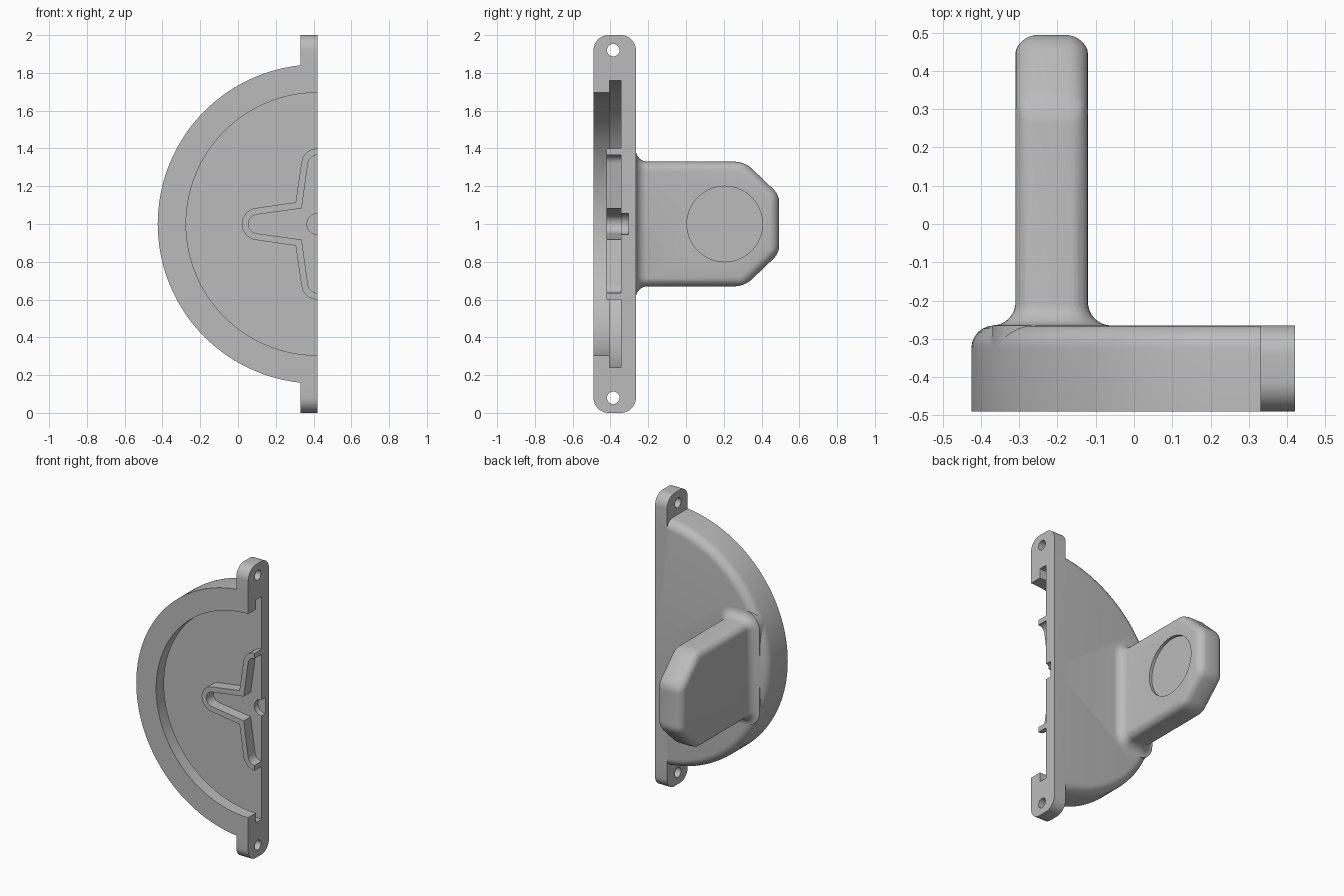
import bpy, bmesh, math
from math import sin, cos, radians, pi, sqrt

if "Cube" in bpy.data.objects:
    bpy.data.objects.remove(bpy.data.objects["Cube"])

grey = bpy.data.materials.new("plain grey")
grey.use_nodes = True
colour = (0.5, 0.5, 0.5, 1)
grey.diffuse_color = colour
grey.node_tree.nodes["Principled BSDF"].inputs["Base Color"].default_value = colour

CUT, FRONT, BACK, FLOOR = 0.42, -0.49, -0.265, -0.345


def finish(name, bm):
    bmesh.ops.recalc_face_normals(bm, faces=bm.faces)
    mesh = bpy.data.meshes.new(name)
    bm.to_mesh(mesh)
    bm.free()
    ob = bpy.data.objects.new(name, mesh)
    bpy.context.collection.objects.link(ob)
    mesh.materials.append(grey)
    return ob


def loft(name, rings, wrap=False):
    """Skin a list of closed rings, capping the ends unless they wrap round."""
    bm = bmesh.new()
    rows = [[bm.verts.new(p) for p in ring] for ring in rings]
    n = len(rows[0])
    for a, b in zip(rows, rows[1:]):
        for i in range(n):
            j = (i + 1) % n
            bm.faces.new((a[i], a[j], b[j], b[i]))
    bm.faces.new(rows[0])
    bm.faces.new(rows[-1])
    return finish(name, bm)


def prism_x(name, yz, x0, x1):
    return loft(name, [[(x, y, z) for y, z in yz] for x in (x0, x1)])


def circle(cy, cz, r, n):
    return [(cy + r * cos(2 * pi * i / n), cz + r * sin(2 * pi * i / n)) for i in range(n)]


def activate(ob):
    bpy.ops.object.select_all(action='DESELECT')
    ob.select_set(True)
    bpy.context.view_layer.objects.active = ob


def combine(ob, other, operation):
    mod = ob.modifiers.new("combine", 'BOOLEAN')
    mod.operation, mod.object, mod.solver = operation, other, 'EXACT'
    activate(ob)
    bpy.ops.object.modifier_apply(modifier=mod.name)
    bpy.data.objects.remove(other)


# Round housing: turned profile with rounded back rim, lipped cavity and pivot hole
R, rim = 0.845, 0.06
profile = [(0, BACK)]
profile += [(R - rim + rim * sin(a), BACK - rim + rim * cos(a))
            for a in (radians(15 * i) for i in range(7))]
profile += [(R, FRONT), (0.695, FRONT), (0.695, -0.405), (0.76, -0.405),
            (0.76, FLOOR), (0.055, FLOOR), (0.055, -0.305), (0, -0.305)]
bm = bmesh.new()
verts = [bm.verts.new((CUT - r, y, 1)) for r, y in profile]
edges = [bm.edges.new(pair) for pair in zip(verts, verts[1:])]
bmesh.ops.spin(bm, geom=verts + edges, cent=(CUT, 0, 1), axis=(0, 1, 0),
               angle=2 * pi, steps=128, use_merge=True)
bmesh.ops.remove_doubles(bm, verts=bm.verts, dist=1e-5)
housing = finish("housing", bm)

# Screw ears at the top and bottom
ear_r = 0.08
ear = [(FRONT, 0.23)]
ear += [(FRONT + ear_r - ear_r * cos(a), ear_r - ear_r * sin(a))
        for a in (radians(10 * i) for i in range(10))]
ear += [(BACK - ear_r + ear_r * sin(a), ear_r - ear_r * cos(a))
        for a in (radians(10 * i) for i in range(10))]
ear += [(BACK, 0.23)]
for flip in (False, True):
    yz = [(y, 2 - z if flip else z) for y, z in ear]
    combine(housing, prism_x("ear", yz, 0.33, 0.5), 'UNION')

# Grip: six-sided block with chamfered end and rounded edges
mid_x, half_x, half_z, edge_r = -0.215, 0.095, 0.33, 0.05
upper = [(-0.335, half_z), (0.31, half_z), (0.493, 0.155)]
outline = [(y, 1 + z) for y, z in upper] + [(y, 1 - z) for y, z in reversed(upper)]
grip = prism_x("grip", outline, mid_x - half_x, mid_x + half_x)
bevel = grip.modifiers.new("rounding", 'BEVEL')
bevel.width, bevel.segments, bevel.limit_method = edge_r, 6, 'NONE'
activate(grip)
bpy.ops.object.modifier_apply(modifier=bevel.name)


# Flared fillet where the grip meets the housing
def flare_ring(y, grow):
    r = edge_r + grow
    ring = []
    for k, (sx, sz) in enumerate(((1, 1), (-1, 1), (-1, -1), (1, -1))):
        for i in range(7):
            a = radians(90 * k + 15 * i)
            ring.append((mid_x + sx * (half_x - edge_r) + r * cos(a), y,
                         1 + sz * (half_z - edge_r) + r * sin(a)))
    return ring


f = 0.06
rings = [flare_ring(-0.325, f)]
for i in range(8):
    a = radians(90 * i / 8)
    rings.append(flare_ring(BACK + f - f * cos(a), f - f * sin(a)))
rings.append(flare_ring(BACK + f + 0.005, -0.002))
flare = loft("flare", rings)
combine(housing, flare, 'UNION')
combine(housing, grip, 'UNION')

# Shallow round recess on the grip, then the screw holes
combine(housing, prism_x("recess", circle(0.205, 1, 0.2, 64), -0.14, 0), 'DIFFERENCE')
for z in (0.08, 1.92):
    combine(housing, prism_x("hole", circle(-0.385, z, 0.033, 24), 0.2, 0.6), 'DIFFERENCE')

# Slice the housing flat along its open side
side = [(-1, -1), (1, -1), (1, 3), (-1, 3)]
combine(housing, prism_x("slice", side, CUT, 2), 'DIFFERENCE')


# Star-shaped rib around the pivot hole
def star_line(r, knee):
    arc = [(0.315 + r * cos(a), r * sin(a)) for a in (radians(82 * i / 10) for i in range(11))]
    half = arc + [(knee, knee)] + [(v, u) for u, v in reversed(arc)]
    return [(u, -v) for u, v in reversed(half)] + half[1:]


star = star_line(0.085, 0.115) + star_line(0.05, 0.083)[::-1]
rib = loft("star_rib", [[(CUT - u, y, 1 + v) for u, v in star] for y in (-0.42, FLOOR + 0.01)])

for ob in (housing, rib):
    activate(ob)
    bpy.ops.object.shade_smooth_by_angle(angle=radians(30))
